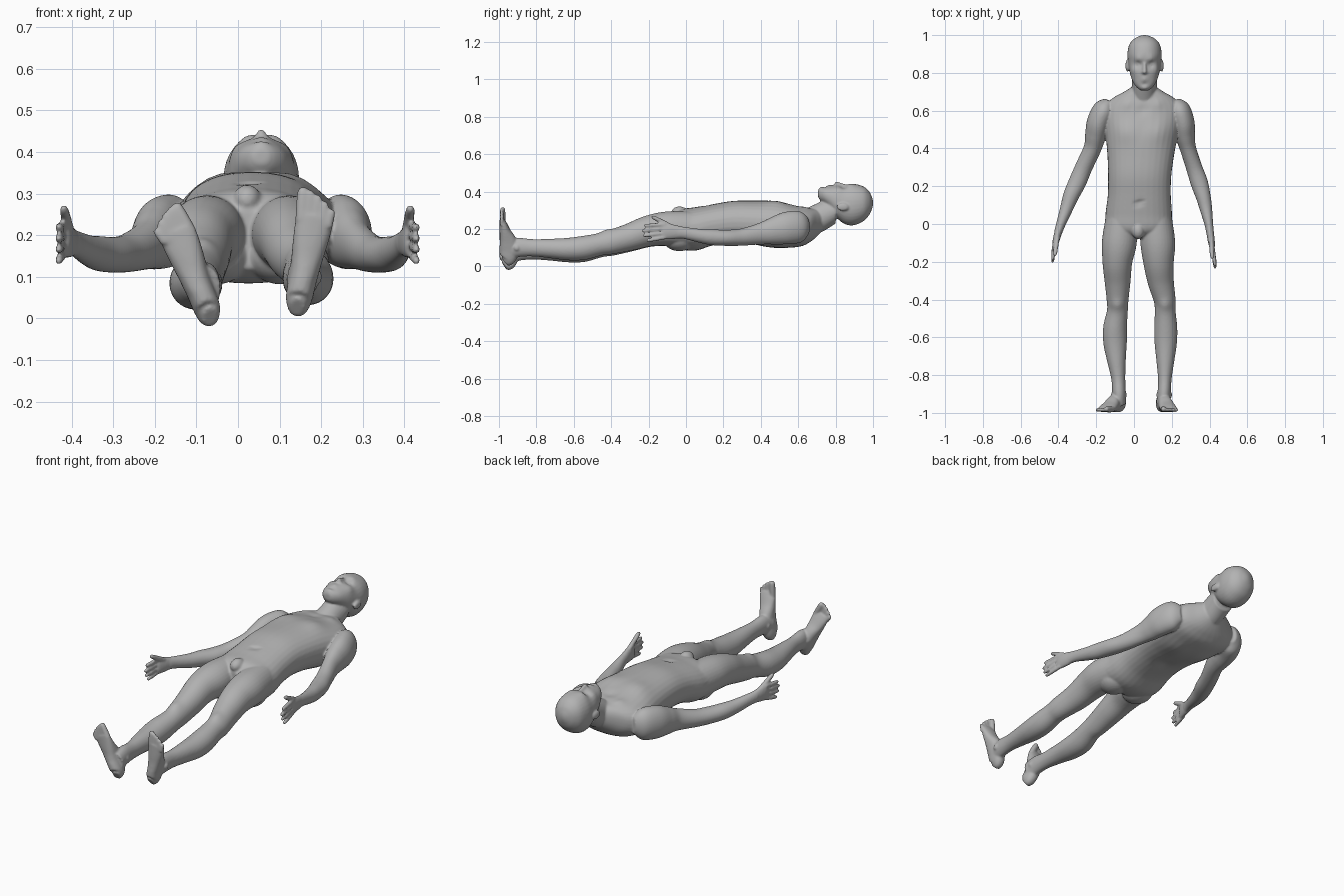
import bpy, bmesh, math
from mathutils import Vector, Matrix

cube = bpy.data.objects.get("Cube")
if cube:
    bpy.data.objects.remove(cube, do_unlink=True)

skin = bpy.data.materials.new("grey_skin")
skin.use_nodes = True
GREY = (0.45, 0.45, 0.45, 1)
skin.diffuse_color = GREY
bsdf = next(n for n in skin.node_tree.nodes if n.type == 'BSDF_PRINCIPLED')
bsdf.inputs["Base Color"].default_value = GREY

bm = bmesh.new()
SIDES = 32


def spline(rows, steps=6):
    """Catmull-Rom interpolation of station rows."""
    out = []
    for i in range(len(rows) - 1):
        p0, p1, p2, p3 = (rows[min(max(i + k, 0), len(rows) - 1)] for k in (-1, 0, 1, 2))
        for s in range(steps):
            t = s / steps
            out.append([0.5 * (2 * b + (c - a) * t + (2 * a - 5 * b + 4 * c - d) * t * t
                               + (3 * b - a - 3 * c + d) * t ** 3)
                        for a, b, c, d in zip(p0, p1, p2, p3)])
    out.append(list(rows[-1]))
    return out


def loft(rows, axis=None, power=2.0):
    """Closed tube through stations (x, y, z, half width, half depth)."""
    rows = spline(rows)
    rings = []
    for i, (x, y, z, a, b) in enumerate(rows):
        ahead, behind = rows[min(i + 1, len(rows) - 1)], rows[max(i - 1, 0)]
        t = Vector(axis) if axis else (Vector(ahead[:3]) - Vector(behind[:3])).normalized()
        side = Vector((1, 0, 0))
        side = (side - t * side.dot(t)).normalized()
        up = t.cross(side)
        ring = []
        for k in range(SIDES):
            c, s = math.cos(2 * math.pi * k / SIDES), math.sin(2 * math.pi * k / SIDES)
            c = math.copysign(abs(c) ** (2 / power), c)
            s = math.copysign(abs(s) ** (2 / power), s)
            ring.append(bm.verts.new(Vector((x, y, z)) + side * a * c + up * b * s))
        rings.append(ring)
    for r0, r1 in zip(rings, rings[1:]):
        for k in range(SIDES):
            j = (k + 1) % SIDES
            bm.faces.new((r0[k], r0[j], r1[j], r1[k]))
    bm.faces.new(rings[0])
    bm.faces.new(rings[-1])
    return [v for ring in rings for v in ring]


def push(verts, centre, offset, radius):
    """Soft sculpting stroke."""
    centre, offset = Vector(centre), Vector(offset)
    for v in verts:
        v.co += offset * math.exp(-(v.co - centre).length_squared / radius ** 2)


def ellipsoid(centre, radii):
    m = Matrix.Translation(centre) @ Matrix.Diagonal((*radii, 1))
    bmesh.ops.create_uvsphere(bm, u_segments=24, v_segments=16, radius=1, matrix=m)


def digit(base, tip, r):
    """Finger or toe with a rounded tip."""
    base, tip = Vector(base), Vector(tip)
    loft([(*base.lerp(tip, t), r * k, r * k)
          for t, k in ((0, 1), (0.5, 1), (0.85, 0.9), (0.96, 0.65), (1, 0.3))])


# Torso, from crotch to neck base
torso = loft([
    (.025, -.075, .19, .10, .07), (.025, -.03, .198, .172, .105), (.025, .05, .201, .176, .116),
    (.028, .15, .224, .167, .110), (.03, .25, .237, .167, .113), (.035, .35, .235, .175, .117),
    (.04, .45, .226, .188, .123), (.045, .55, .217, .205, .116), (.047, .62, .215, .200, .106),
    (.05, .665, .222, .165, .090), (.052, .70, .235, .105, .075), (.054, .735, .25, .05, .05)],
    axis=(0, 1, 0), power=2.25)
push(torso, (.027, .11, .333), (0, 0, -.012), .014)           # navel
push(torso, (.045, .60, .32), (0, 0, -.008), .03)             # throat notch
push(torso, (.04, .30, .10), (0, 0, .012), .05)               # spine hollow
for s in (-1, 1):
    push(torso, (.042 + s * .085, .49, .33), (0, 0, .012), .06)    # chest muscle
    push(torso, (.045 + s * .09, .50, .11), (0, 0, -.008), .06)    # shoulder blade
    push(torso, (.045 + s * .08, .635, .30), (0, 0, .008), .03)    # collarbone
    ellipsoid((.025 + s * .078, -.035, .150), (.082, .09, .068))   # buttock
ellipsoid((.022, -.035, .285), (.034, .045, .036))            # groin

# Neck
loft([(.05, .60, .215, .07, .075), (.052, .67, .245, .068, .078),
      (.055, .73, .268, .066, .082), (.056, .80, .30, .068, .07)], axis=(0, 1, 0))

# Head, from chin to crown
HX = .056
head = loft([
    (HX, .706, .388, .018, .016), (HX, .718, .386, .036, .033), (HX, .74, .380, .055, .045),
    (HX, .77, .367, .069, .063), (HX, .80, .350, .078, .085), (HX, .85, .331, .086, .105),
    (HX, .90, .331, .091, .110), (HX, .95, .335, .081, .092), (HX, .98, .338, .056, .062),
    (HX, .994, .339, .029, .032), (HX, 1.0, .34, .008, .01)], axis=(0, 1, 0), power=2.15)
push(head, (HX, .765, .43), (0, 0, .007), .018)               # lips
push(head, (HX, .742, .425), (0, 0, -.006), .012)             # chin crease
push(head, (HX, .718, .418), (0, 0, .006), .018)              # chin
for s in (-1, 1):
    push(head, (HX + s * .035, .872, .43), (0, 0, .008), .022)     # brow
    push(head, (HX + s * .033, .846, .43), (0, 0, -.018), .018)    # eye socket
    push(head, (HX + s * .055, .815, .40), (s * .004, 0, .006), .022)  # cheekbone
    ellipsoid((HX + s * .033, .846, .408), (.014, .012, .013))     # eyeball
    ellipsoid((HX + s * .091, .838, .318), (.010, .033, .021))     # ear
    ellipsoid((HX + s * .012, .803, .431), (.009, .010, .010))     # nostril
loft([(HX, .872, .426, .008, .008), (HX, .845, .431, .009, .011),
      (HX, .815, .438, .011, .014), (HX, .803, .442, .011, .013),
      (HX, .794, .438, .007, .008)], axis=(0, 1, 0))          # nose


def hand(wrist, knuckle, tip_x, tip_y):
    """Flat palm standing on edge, four fanned fingers and a raised thumb."""
    w, k = Vector(wrist), Vector(knuckle)
    mid = w.lerp(k, .55)
    loft([(*w, .020, .032), (*mid, .019, .041), (*w.lerp(k, .9), .015, .044), (*k, .010, .038)])
    reach = (.025, .006, 0, .012)
    for i in range(4):
        z = k.z - .034 + i * .0225
        digit((k.x, k.y + .02, z), (tip_x, tip_y + reach[i], .137 + i * .027), .0105)
    digit(w.lerp(k, .3) + Vector((0, 0, .018)), (k.x, k.y - .055, .268), .0125)


# Arms, from shoulder to wrist
loft([(-.13, .650, .215, .025, .045), (-.155, .61, .213, .058, .083),
      (-.187, .54, .205, .062, .087), (-.203, .47, .190, .056, .074),
      (-.220, .40, .175, .047, .058), (-.266, .30, .157, .046, .046),
      (-.300, .22, .153, .047, .043), (-.333, .15, .156, .042, .042),
      (-.358, .08, .163, .034, .037), (-.387, 0, .178, .025, .032), (-.40, -.04, .183, .022, .033)])
hand((-.396, -.025, .182), (-.420, -.115, .190), -.432, -.205)
loft([(.215, .650, .215, .025, .045), (.238, .61, .213, .056, .083),
      (.260, .54, .205, .060, .087), (.270, .47, .190, .053, .074),
      (.286, .40, .175, .043, .058), (.318, .30, .157, .043, .046),
      (.345, .22, .153, .046, .043), (.368, .14, .156, .039, .042),
      (.381, .08, .163, .033, .037), (.396, 0, .178, .023, .032), (.402, -.04, .183, .021, .033)])
hand((.400, -.025, .182), (.415, -.130, .190), .430, -.238)


def foot(heel, ball, big_tip, small_tip, inner):
    """Upright foot with a flat sole facing the front."""
    sole = -.997
    h, b = Vector((heel[0], 0, heel[1])), Vector((ball[0], 0, ball[1]))
    ahead = (b - h).normalized()
    side = Vector((ahead.z, 0, -ahead.x)) * inner
    rows = []
    for t, wide, deep in ((0, .018, .026), (.08, .031, .044), (.3, .034, .052), (.5, .037, .045),
                          (.7, .042, .031), (.88, .045, .021), (1, .041, .014)):
        p = h.lerp(b, t)
        rows.append((p.x, sole + deep, p.z, wide, deep))
    loft(rows, power=2.3)
    for i in range(5):
        r = .015 if i == 0 else .0105
        y = Vector((0, sole + r + .002, 0))
        base = b + side * (.031 - .0165 * i) - ahead * .022
        tip = Vector((big_tip[0], 0, big_tip[1])).lerp(Vector((small_tip[0], 0, small_tip[1])), i / 4)
        digit(base + y, tip + ahead * .008 * math.sin(math.pi * i / 4) + y, r)


# Legs, from hip to ankle
right_leg = loft([
    (-.065, .03, .20, .085, .095), (-.078, -.10, .202, .092, .092), (-.088, -.20, .187, .079, .083),
    (-.087, -.30, .153, .069, .073), (-.087, -.40, .123, .058, .066), (-.088, -.46, .109, .055, .060),
    (-.100, -.55, .089, .063, .065), (-.100, -.63, .082, .062, .060), (-.093, -.72, .083, .050, .052),
    (-.083, -.82, .083, .037, .046), (-.079, -.90, .083, .036, .053), (-.076, -.95, .07, .034, .055)])
foot((-.066, .004), (-.150, .215), (-.152, .277), (-.199, .215), 1)
left_leg = loft([
    (.115, .03, .20, .085, .095), (.126, -.10, .202, .092, .092), (.130, -.20, .189, .081, .083),
    (.141, -.30, .157, .070, .073), (.162, -.40, .130, .058, .065), (.165, -.46, .118, .055, .060),
    (.168, -.55, .099, .061, .064), (.168, -.63, .093, .059, .060), (.166, -.72, .096, .048, .052),
    (.163, -.82, .100, .036, .046), (.159, -.90, .102, .035, .052), (.151, -.95, .092, .034, .055)])
foot((.142, .027), (.187, .250), (.157, .316), (.226, .263), -1)
push(right_leg, (-.088, -.43, .175), (0, 0, .008), .03)       # kneecaps
push(left_leg, (.164, -.43, .185), (0, 0, .008), .03)
for x, z in ((-.08, .08), (.16, .10)):
    for s in (-1, 1):
        ellipsoid((x + s * .029, -.905, z), (.013, .018, .018))    # ankle bones

# Fuse all volumes into one smooth skin
bmesh.ops.recalc_face_normals(bm, faces=bm.faces)
mesh = bpy.data.meshes.new("body")
bm.to_mesh(mesh)
bm.free()
mesh.materials.append(skin)
body = bpy.data.objects.new("body", mesh)
bpy.context.collection.objects.link(body)
remesh = body.modifiers.new("fuse", 'REMESH')
remesh.mode = 'VOXEL'
remesh.voxel_size = 0.0055
remesh.use_smooth_shade = True
relax = body.modifiers.new("relax", 'SMOOTH')
relax.factor = 0.5
relax.iterations = 4
